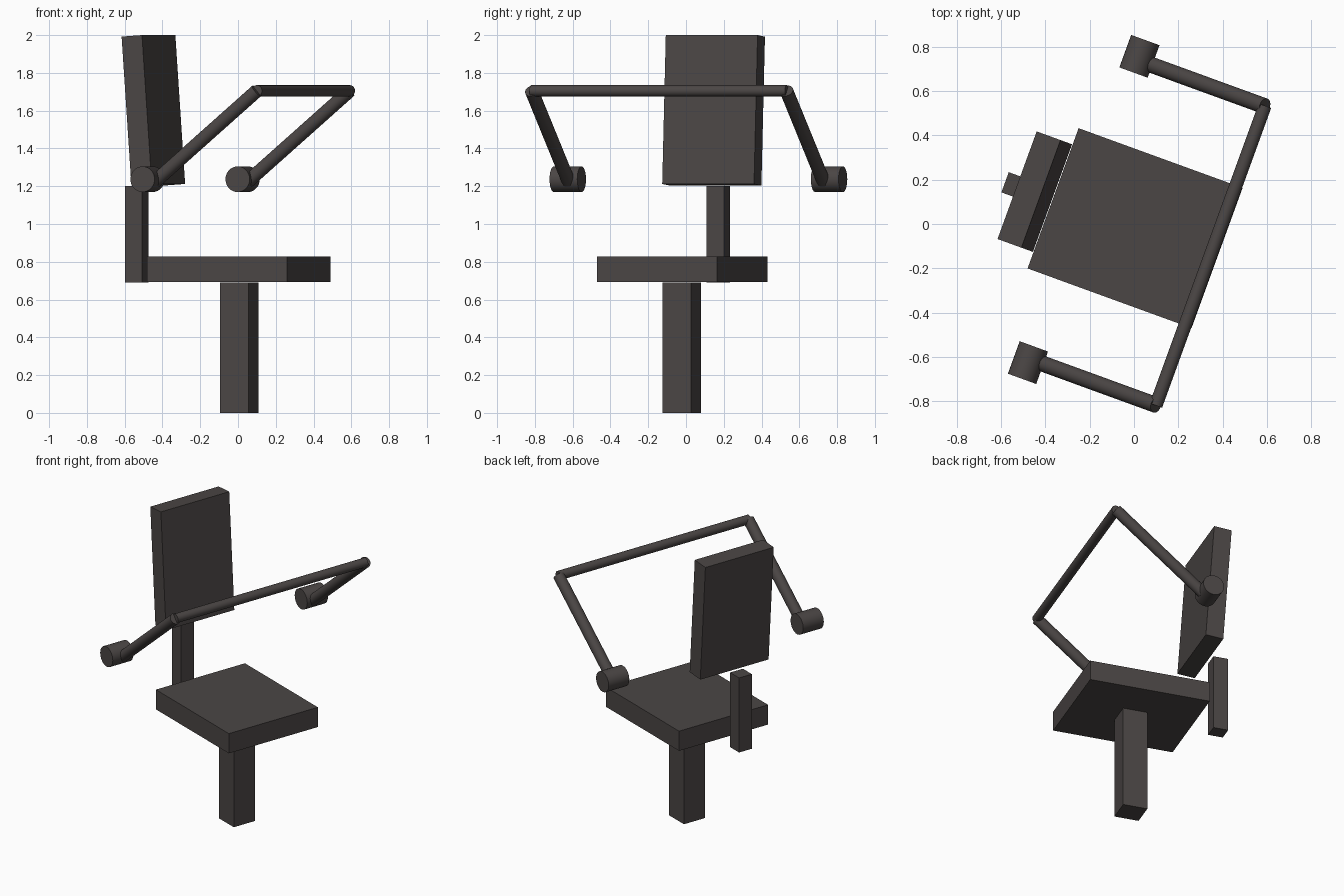
import bpy
from math import radians
from mathutils import Matrix, Vector

cube = bpy.data.objects.get("Cube")
if cube:
    bpy.data.objects.remove(cube, do_unlink=True)

# The whole chair is swivelled about its post
SWIVEL = Matrix.Rotation(radians(-20), 4, 'Z')

charcoal = bpy.data.materials.new("charcoal")
charcoal.use_nodes = True
color = (0.07, 0.061, 0.059, 1)
charcoal.diffuse_color = color
charcoal.node_tree.nodes["Principled BSDF"].inputs["Base Color"].default_value = color


def finish(name):
    obj = bpy.context.object
    obj.name = name
    obj.data.materials.append(charcoal)
    return obj


def box(name, center, size, tilt=0):
    bpy.ops.mesh.primitive_cube_add(size=1)
    obj = finish(name)
    obj.data.transform(Matrix.Diagonal((*size, 1)))
    obj.matrix_world = (SWIVEL @ Matrix.Translation(center)
                        @ Matrix.Rotation(radians(tilt), 4, 'Y'))


def rod(name, start, end, radius):
    start, end = Vector(start), Vector(end)
    axis = end - start
    bpy.ops.mesh.primitive_cylinder_add(vertices=32, radius=radius, depth=axis.length)
    obj = finish(name)
    bpy.ops.object.shade_smooth_by_angle(angle=radians(30))
    obj.matrix_world = (SWIVEL @ Matrix.Translation((start + end) / 2)
                        @ axis.to_track_quat('Z', 'Y').to_matrix().to_4x4())


# Post, seat and back
box("post", (0.014, -0.018, 0.345), (0.159, 0.159, 0.69))
box("seat", (0.011, -0.016, 0.76), (0.788, 0.674, 0.135))
box("back_support", (-0.563, -0.022, 0.945), (0.097, 0.097, 0.51))
box("backrest", (-0.471, -0.016, 1.602), (0.115, 0.517, 0.79), -4)

# Lap bar with an arm and a pivot on each side
MID = -0.016
rod("lap_bar", (0.373, MID - 0.72, 1.705), (0.373, MID + 0.72, 1.705), 0.03)
for side, s in (("right", -1), ("left", 1)):
    y = MID + s * 0.718
    rod(side + "_arm", (-0.2, y, 1.225), (0.373, y, 1.705), 0.036)
    hub = MID + s * 0.736
    rod(side + "_pivot", (-0.236, hub - 0.078, 1.237), (-0.236, hub + 0.078, 1.237), 0.068)
